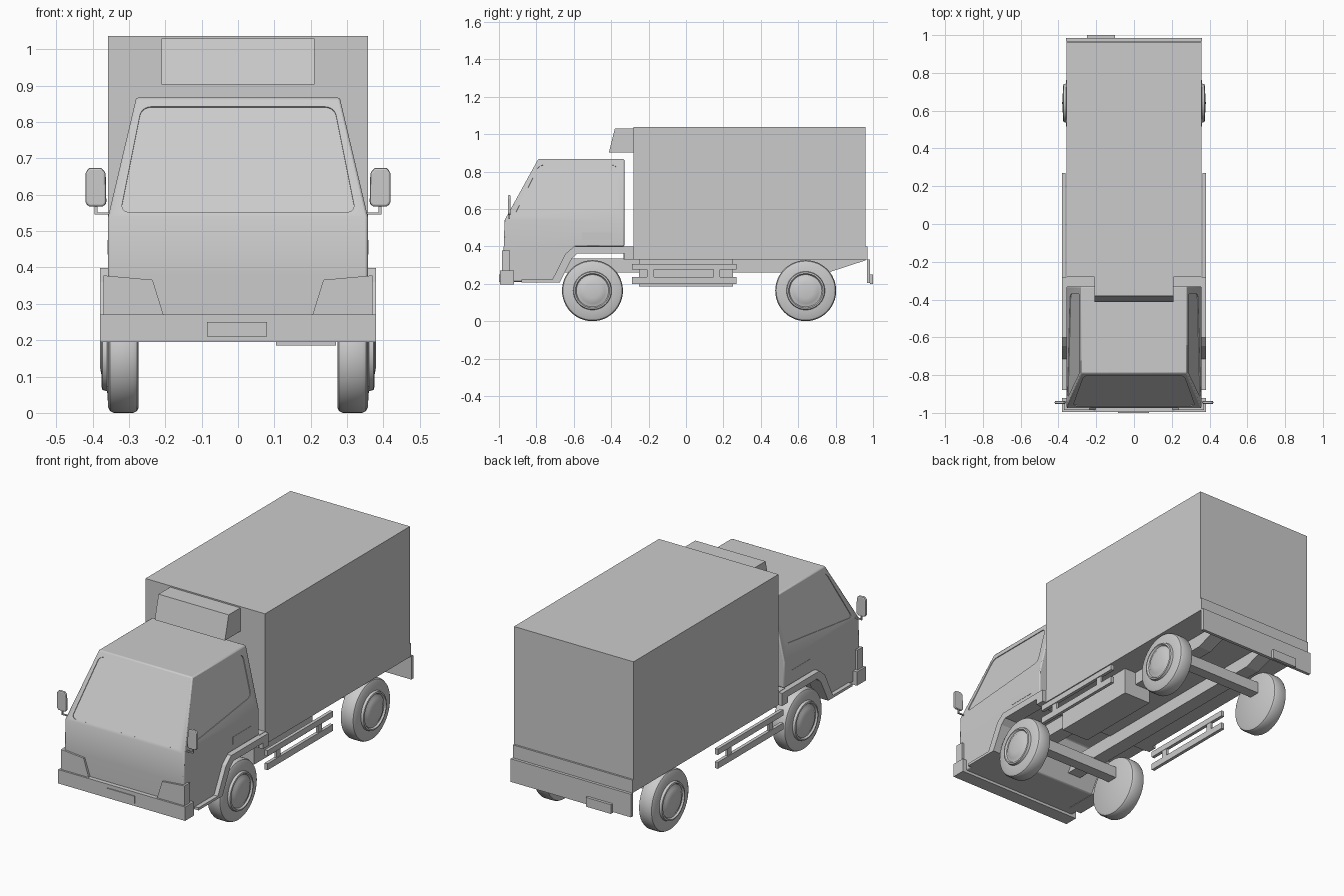
import bpy, bmesh, math
from mathutils import Vector

if "Cube" in bpy.data.objects:
    bpy.data.objects.remove(bpy.data.objects["Cube"])


def finish(name, bm, mirror=False, bevel=0, segs=2, smooth=True):
    bmesh.ops.remove_doubles(bm, verts=bm.verts, dist=1e-5)
    bmesh.ops.recalc_face_normals(bm, faces=bm.faces)
    me = bpy.data.meshes.new(name)
    bm.to_mesh(me)
    bm.free()
    ob = bpy.data.objects.new(name, me)
    bpy.context.collection.objects.link(ob)
    if smooth:
        bpy.ops.object.select_all(action='DESELECT')
        ob.select_set(True)
        bpy.context.view_layer.objects.active = ob
        bpy.ops.object.shade_smooth_by_angle(angle=math.radians(35))
    if bevel:
        m = ob.modifiers.new("bevel", 'BEVEL')
        m.width, m.segments, m.limit_method = bevel, segs, 'ANGLE'
    if mirror:
        ob.modifiers.new("mirror", 'MIRROR').use_clip = False
    return ob


def prism(name, pts, a, b, axis='X', **kw):
    """Extrude a 2D profile from a to b: (y, z) along X, (x, z) along Y."""
    bm = bmesh.new()
    vs = [bm.verts.new((a, p, q) if axis == 'X' else (p, a, q)) for p, q in pts]
    f = bm.faces.new(vs)
    d = (b - a, 0, 0) if axis == 'X' else (0, b - a, 0)
    r = bmesh.ops.extrude_face_region(bm, geom=[f], use_keep_orig=True)
    bmesh.ops.translate(bm, vec=d, verts=[v for v in r['geom'] if isinstance(v, bmesh.types.BMVert)])
    return finish(name, bm, smooth=False, **kw)


def box(name, x0, x1, y0, y1, z0, z1, **kw):
    return prism(name, [(y0, z0), (y1, z0), (y1, z1), (y0, z1)], x0, x1, **kw)


def lathe(name, profile, y, z, n=48, **kw):
    """Spin an (x, radius) profile around the wheel axis."""
    bm = bmesh.new()
    vs = [bm.verts.new((x, y, z + r)) for x, r in profile]
    es = [bm.edges.new(e) for e in zip(vs, vs[1:])]
    bmesh.ops.spin(bm, geom=vs + es, cent=(0, y, z), axis=(1, 0, 0), angle=math.tau, steps=n)
    bmesh.ops.dissolve_degenerate(bm, dist=1e-5, edges=bm.edges)
    return finish(name, bm, **kw)


def window_cutter(name, pts, rad, mirror=False, depth=0.004):
    """Thin rounded slab straddling a cab surface."""
    bm = bmesh.new()
    f = bm.faces.new([bm.verts.new(p) for p in pts])
    bmesh.ops.bevel(bm, geom=list(bm.verts), offset=rad, segments=5, profile=0.5, affect='VERTICES')
    f = bm.faces[:][0]
    f.normal_update()
    n = f.normal.copy()
    bmesh.ops.translate(bm, vec=-n * depth, verts=bm.verts)
    r = bmesh.ops.extrude_face_region(bm, geom=[f], use_keep_orig=True)
    bmesh.ops.translate(bm, vec=n * depth * 2, verts=[v for v in r['geom'] if isinstance(v, bmesh.types.BMVert)])
    ob = finish(name, bm, mirror=mirror, smooth=False)
    ob.hide_render = True
    ob.hide_set(True)
    return ob


# Cab: stations of (y, z), half width narrows above the belt line
def half(z):
    return 0.357 - max(0, z - 0.54) * (0.357 - 0.28) / 0.327


bm = bmesh.new()
outline = [(-.97, .21), (-.975, .38), (-.97, .54), (-.79, .867), (-.33, .867),
           (-.33, .54), (-.33, .40), (-.59, .40), (-.70, .21)]
L = [bm.verts.new((-half(z), y, z)) for y, z in outline]
R = [bm.verts.new((half(z), y, z)) for y, z in outline]
for i in range(len(outline)):
    j = (i + 1) % len(outline)
    bm.faces.new((L[i], L[j], R[j], R[i]))
for S in (L, R):
    bm.faces.new([S[i] for i in (2, 3, 4, 5)])
    bm.faces.new([S[i] for i in (0, 1, 2, 5, 6, 7, 8)])
cab = finish("cab", bm, bevel=0.006)


# Recessed windscreen and side windows
def screen(x, z):
    return (x, -.97 + (z - .54) * .18 / .327, z)


def side(y, z):
    return (half(z), y, z)


cutters = [
    window_cutter("windscreen_cutter", [screen(-.323, .552), screen(.323, .552),
                                        screen(.265, .842), screen(-.265, .842)], .025),
    window_cutter("side_window_cutter", [side(-.92, .56), side(-.37, .62),
                                         side(-.37, .835), side(-.785, .835)], .025, mirror=True)]
for c in cutters:
    m = cab.modifiers.new("window", 'BOOLEAN')
    m.operation, m.object, m.solver = 'DIFFERENCE', c, 'EXACT'

# Cab details
box("door_handle", .353, .3585, -.555, -.395, .435, .475, mirror=True)
box("front_bumper", -.38, .38, -.995, -.92, .195, .27)
box("front_plate", -.085, .08, -1, -.99, .21, .25)
prism("headlight", [(.37, .27), (.37, .378), (.235, .366), (.205, .27)], -.985, -.94, axis='Y', mirror=True)
prism("wheel_arch", [(-.28, .398), (-.60, .398), (-.645, .36), (-.715, .222), (-.88, .222), (-.88, .208),
                     (-.675, .208), (-.61, .335), (-.58, .362), (-.33, .362), (-.33, .33), (-.28, .33)],
      .30, .38, mirror=True)

# Door mirrors
prism("door_mirror", [(.362, .575), (.372, .567), (.41, .567), (.42, .578), (.42, .66), (.41, .674),
                      (.375, .674), (.364, .66)], -.953, -.937, axis='Y', mirror=True, bevel=.006)
box("mirror_arm", .345, .394, -.948, -.94, .545, .551, mirror=True)
box("mirror_post", .387, .394, -.948, -.94, .545, .575, mirror=True)

# Cargo box and cooling unit
box("cargo_box", -.358, .358, -.28, .96, .40, 1.037)
prism("cooling_unit", [(-.28, 1.03), (-.38, 1.03), (-.412, .903), (-.28, .903)], -.21, .21)

# Chassis: full-width bed carrying the box, tapered rails below
box("cargo_bed", -.358, .358, -.335, .97, .33, .40)
prism("chassis_rail", [(-.68, .26), (.76, .26), (.96, .325), (.96, .335), (-.68, .335)], .12, .2, mirror=True)
box("fuel_tank", .105, .27, -.25, .25, .185, .335)
box("rear_panel", -.36, .36, .968, .985, .205, .33)
box("rear_plate", -.25, -.1, .983, 1, .2, .25)

# Side guards
for z0, z1 in ((.275, .306), (.2, .235)):
    box("side_guard_bar", .362, .38, -.29, .27, z0, z1, mirror=True)
for y in (-.19, .165):
    box("side_guard_post", .364, .376, y - .018, y + .018, .21, .30, mirror=True)

# Wheels and axles
tyre = [(.273, 0), (.273, .148), (.278, .158), (.288, .163), (.342, .163), (.352, .158), (.357, .148),
        (.36, .103), (.373, .1), (.375, .092), (.366, .086), (.366, .08), (.374, .068), (.379, .04), (.38, 0)]
for label, y in (("front", -.5), ("rear", .64)):
    lathe(label + "_wheel", tyre, y, .163, mirror=True)
    box(label + "_axle", -.28, .28, y - .03, y + .03, .2, .262)
